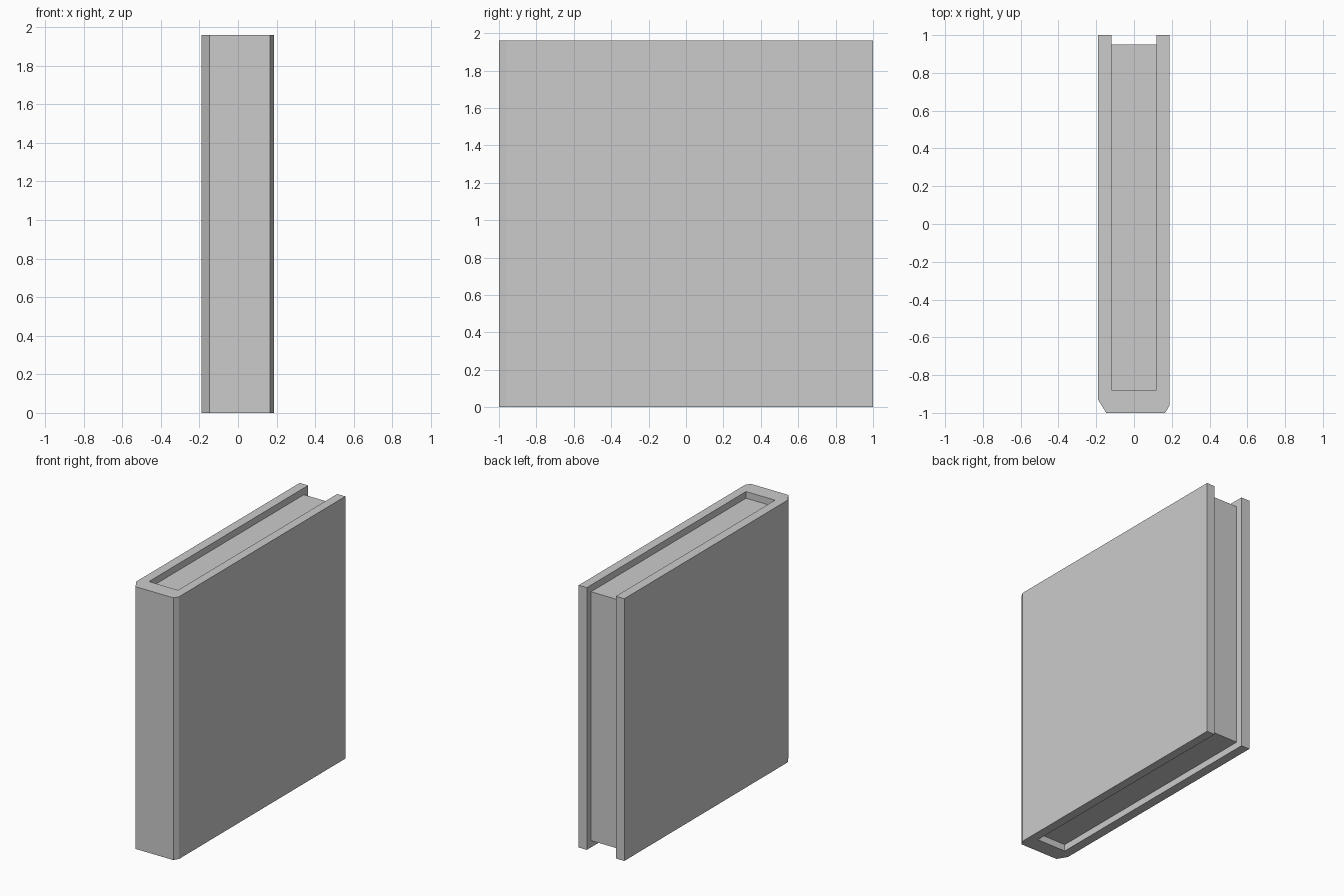
import bpy
import bmesh

default_cube = bpy.data.objects.get("Cube")
if default_cube:
    bpy.data.objects.remove(default_cube, do_unlink=True)

HEIGHT = 1.96
PAGE_INSET = 0.05

# Plain grey for the whole book
grey = bpy.data.materials.new("light_grey")
grey.use_nodes = True
colour = (0.6, 0.6, 0.6, 1.0)
grey.diffuse_color = colour
grey.node_tree.nodes["Principled BSDF"].inputs["Base Color"].default_value = colour


def extruded_part(name, outline, bottom, top):
    """Extrude a plan outline upwards into a closed solid."""
    bm = bmesh.new()
    base = bm.faces.new([bm.verts.new((x, y, bottom)) for x, y in outline])
    raised = bmesh.ops.extrude_face_region(bm, geom=[base])["geom"]
    moved = [v for v in raised if isinstance(v, bmesh.types.BMVert)]
    bmesh.ops.translate(bm, verts=moved, vec=(0, 0, top - bottom))
    # Close the underside if the extrusion consumed the base
    bmesh.ops.holes_fill(bm, edges=bm.edges[:], sides=0)
    bmesh.ops.recalc_face_normals(bm, faces=bm.faces[:])
    mesh = bpy.data.meshes.new(name)
    bm.to_mesh(mesh)
    bm.free()
    mesh.materials.append(grey)
    obj = bpy.data.objects.new(name, mesh)
    bpy.context.collection.objects.link(obj)
    return obj


# Cover: two boards joined by a spine with uneven chamfers
extruded_part("cover", [
    (-0.19, 1.0), (-0.19, -0.93), (-0.147, -1.0), (0.165, -1.0),
    (0.187, -0.963), (0.187, 1.0), (0.12, 1.0), (0.12, -0.88),
    (-0.12, -0.88), (-0.12, 1.0),
], 0, HEIGHT)

# Page block set back from the cover edges
extruded_part("page_block", [
    (-0.12, -0.88), (0.12, -0.88), (0.12, 0.95), (-0.12, 0.95),
], PAGE_INSET, HEIGHT - PAGE_INSET)
